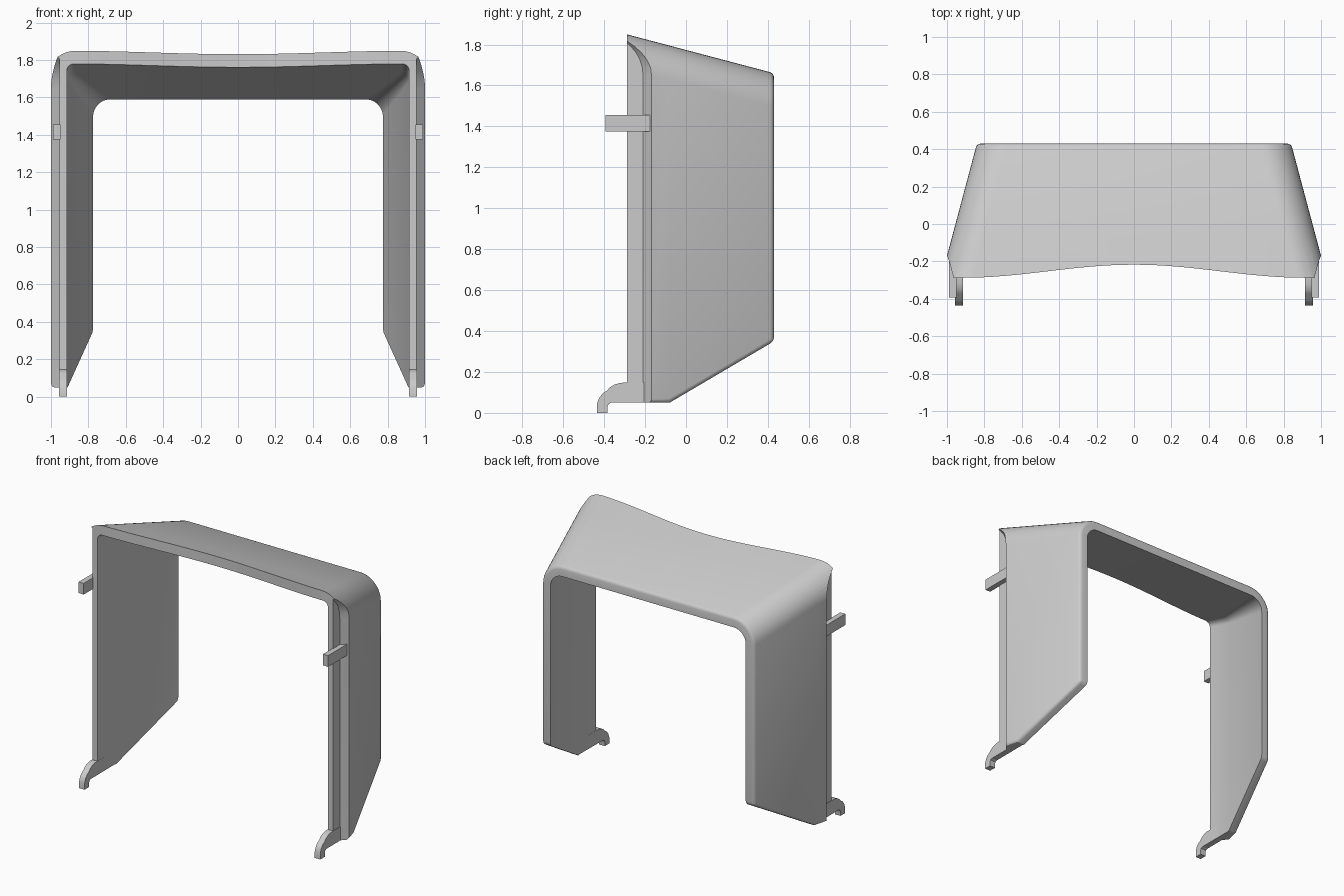
import bpy, bmesh, math

if "Cube" in bpy.data.objects:
    bpy.data.objects.remove(bpy.data.objects["Cube"])


def loft(name, sections):
    """Closed solid through matching point loops."""
    bm = bmesh.new()
    rings = [[bm.verts.new(p) for p in s] for s in sections]
    n = len(rings[0])
    for a, b in zip(rings, rings[1:]):
        for i in range(n):
            j = (i + 1) % n
            bm.faces.new((a[i], a[j], b[j], b[i]))
    bm.faces.new(rings[0])
    bm.faces.new(rings[-1])
    bmesh.ops.recalc_face_normals(bm, faces=bm.faces)
    me = bpy.data.meshes.new(name)
    bm.to_mesh(me)
    bm.free()
    ob = bpy.data.objects.new(name, me)
    bpy.context.collection.objects.link(ob)
    return ob


def arch(y, w, top, bottom, r, n=10):
    """Round-shouldered doorway outline at depth y."""
    arc = [(w - r + r * math.cos(t), top - r + r * math.sin(t))
           for t in [math.pi / 2 * i / n for i in range(n + 1)]]
    right = [(w, bottom)] + arc
    return [(x, y, z) for x, z in right] + [(-x, y, z) for x, z in reversed(right)]


def apply_mod(ob, kind, **props):
    m = ob.modifiers.new(kind.title(), kind)
    for k, v in props.items():
        setattr(m, k, v)
    bpy.context.view_layer.objects.active = ob
    bpy.ops.object.modifier_apply(modifier=m.name)


def cut(ob, cutter):
    cutter.hide_render = True
    apply_mod(ob, 'BOOLEAN', operation='DIFFERENCE', solver='EXACT', object=cutter)
    bpy.data.objects.remove(cutter)


def smooth(ob):
    bpy.ops.object.select_all(action='DESELECT')
    ob.select_set(True)
    bpy.context.view_layer.objects.active = ob
    bpy.ops.object.shade_smooth_by_angle(angle=math.radians(28))


def width(y):
    return 1.0 - 0.267 * (y + 0.17)


def roof(y):
    return 1.85 - 0.264 * (y + 0.29)


# Tapered hood body with slanted lower back edge
hood = loft("hood_shell", [arch(y, width(y), roof(y), b, 0.165)
                           for y, b in ((-0.4, 0.05), (-0.08, 0.05), (0.43, 0.35))])
apply_mod(hood, 'BEVEL', width=0.02, segments=3, limit_method='ANGLE',
          angle_limit=math.radians(50))

# Hollow interior: straight at the front, tapering behind
cut(hood, loft("cavity", [arch(y, w, roof(y) - 0.07, -0.5, r) for y, w, r in
                          ((-0.5, 0.915, 0.03), (-0.095, 0.915, 0.045), (0.6, 0.7296, 0.11))]))

# Concave front edge
xs = [-1.3] + [-0.92 + 1.84 * i / 32 for i in range(33)] + [1.3]
edge = [(x, -0.2175 - 0.035 * (1 - math.cos(math.pi * min(abs(x), 0.92) / 0.92))) for x in xs]
outline = edge + [(1.3, -1), (-1.3, -1)]
cut(hood, loft("front_cut", [[(x, y, z) for x, y in outline] for z in (-0.5, 2.2)]))

# Side rebates that leave a thin front flange
curve = [(-0.167, -0.3), (-0.167, 1.64), (-0.172, 1.69), (-0.185, 1.73),
         (-0.202, 1.76), (-0.225, 1.788), (-0.29, 1.852), (-0.34, 1.9)]
for s in (-1, 1):
    cut(hood, loft("rebate", [[(s * x, y + d, z) for y, z in curve] +
                              [(s * x, -0.8, 1.9), (s * x, -0.8, -0.3)]
                              for x, d in ((0.955, -0.042), (1.0, 0), (1.2, 0.187))]))
smooth(hood)

# Locating pegs and bottom hooks
peg = [(-0.393, 1.375), (-0.17, 1.375), (-0.17, 1.455), (-0.393, 1.455)]
hook = [(-0.2, 0.05), (-0.365, 0.05), (-0.378, 0.043), (-0.384, 0.03), (-0.384, 0),
        (-0.435, 0), (-0.435, 0.045), (-0.425, 0.072), (-0.408, 0.095), (-0.384, 0.11),
        (-0.372, 0.125), (-0.35, 0.138), (-0.32, 0.147), (-0.285, 0.148), (-0.2, 0.148)]
for side, s in (("left", -1), ("right", 1)):
    for part, prof, x0, x1 in (("peg", peg, 0.95, 0.99), ("hook", hook, 0.914, 0.958)):
        ob = loft(f"{side}_{part}", [[(s * x, y, z) for y, z in prof] for x in (x0, x1)])
        smooth(ob)
